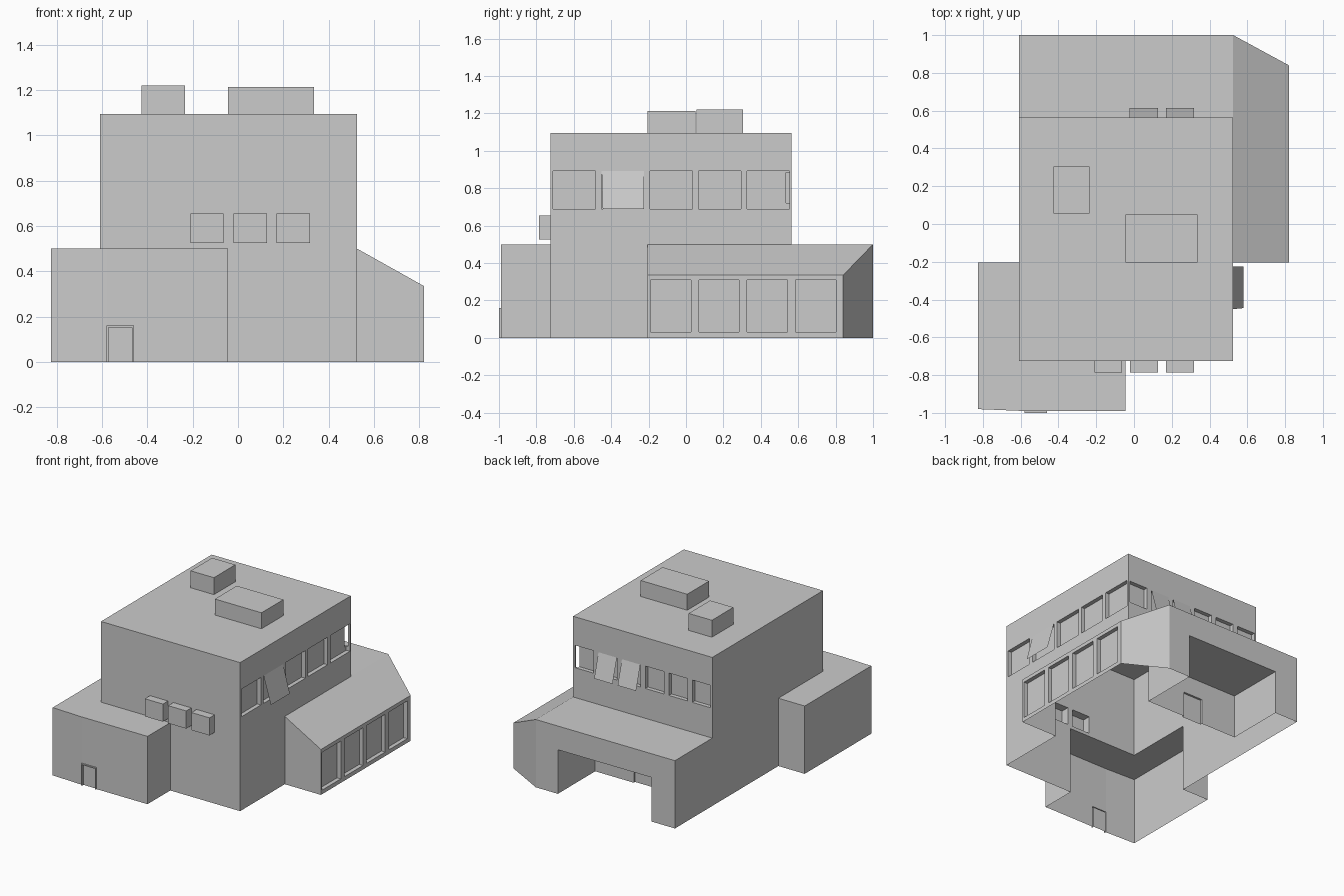
import bpy, bmesh

if "Cube" in bpy.data.objects:
    bpy.data.objects.remove(bpy.data.objects["Cube"])


def hull(name, pts):
    """Convex solid around a handful of points."""
    bm = bmesh.new()
    for p in pts:
        bm.verts.new(p)
    bmesh.ops.convex_hull(bm, input=bm.verts[:])
    bmesh.ops.dissolve_limit(bm, angle_limit=0.002, verts=bm.verts[:], edges=bm.edges[:])
    bmesh.ops.recalc_face_normals(bm, faces=bm.faces[:])
    me = bpy.data.meshes.new(name)
    bm.to_mesh(me)
    bm.free()
    ob = bpy.data.objects.new(name, me)
    bpy.context.collection.objects.link(ob)
    return ob


def box(name, xs, ys, zs):
    return hull(name, [(x, y, z) for x in xs for y in ys for z in zs])


def flap(name, pts):
    """Single-sided open window pane."""
    me = bpy.data.meshes.new(name)
    me.from_pydata(pts, [], [(0, 1, 2, 3)])
    bpy.context.collection.objects.link(bpy.data.objects.new(name, me))


adds, cuts = [], []

# main tower
shell = box("building_shell", (-.61, .525), (-.725, .565), (0, 1.095))

# front-left wing with slightly skewed front wall
adds.append(hull("front_wing", [(x, y, z) for z in (0, .5) for x, y in
            [(-.825, -.205), (-.045, -.205), (-.045, -.99), (-.58, -.99), (-.825, -.98)]]))

# rear wing with sloped, chamfered right side
adds.append(hull("rear_wing", [(x, y, z) for x, y, top in
            [(-.61, -.205, .5), (.525, -.205, .5), (.82, -.205, .335),
             (.82, .84, .335), (.525, 1, .5), (-.61, 1, .5)] for z in (0, top)]))

# roof units
adds.append(box("roof_unit_small", (-.425, -.235), (.055, .305), (1.0, 1.22)))
adds.append(box("roof_unit_large", (-.045, .335), (-.205, .05), (1.0, 1.213)))

# front wall boxes
for i in range(3):
    x = -.21 + .19 * i
    adds.append(box("wall_box", (x, x + .147), (-.785, -.65), (.525, .655)))

# front door frame and its pane recess
adds.append(box("door_frame", (-.58, -.46), (-1.0, -.9), (0, .16)))
cuts.append(box("door_cut", (-.571, -.468), (-1.1, -.985), (-.1, .152)))

# rear loading bay with a door in its back wall
cuts.append(box("bay_cut", (-.42, .345), (.565, 1.1), (-.1, .325)))
cuts.append(box("bay_door_cut", (-.13, .03), (.55, .6), (-.1, .19)))

# upper right windows, the second one hinged open
for i in range(5):
    y = -.71 + .259 * i
    cuts.append(box("window_cut", (.495, .6), (y, y + .227), (.69, .893)))
    if i == 1:
        flap("open_window_right", [(.525, y, .893), (.58, y + .006, .69),
                                   (.58, y + .226, .69), (.525, y + .227, .893)])

# lower right windows
for i in range(4):
    y = -.19 + .2585 * i
    cuts.append(box("window_cut", (.79, .9), (y, y + .216), (.03, .308)))

# upper rear windows, two hinged open
for i in range(6):
    x = .36 - .1915 * i
    cuts.append(box("window_cut", (x, x + .15), (.535, .62), (.72, .885)))
    if i in (1, 2):
        flap("open_window_rear", [(x + .15, .565, .885), (x + .15, .615, .71),
                                  (x, .615, .71), (x, .565, .885)])

# combine everything into one shell
for parts, op in ((adds, 'UNION'), (cuts, 'DIFFERENCE')):
    for part in parts:
        mod = shell.modifiers.new(op.title(), 'BOOLEAN')
        mod.operation, mod.solver, mod.object = op, 'EXACT', part
deps = bpy.context.evaluated_depsgraph_get()
deps.update()
result = bpy.data.meshes.new_from_object(shell.evaluated_get(deps))
shell.modifiers.clear()
shell.data = result
for part in adds + cuts:
    bpy.data.objects.remove(part)

# the building has no floor
bm = bmesh.new()
bm.from_mesh(result)
floor = [f for f in bm.faces if all(abs(v.co.z) < 1e-4 for v in f.verts)]
bmesh.ops.delete(bm, geom=floor, context='FACES')
bm.to_mesh(result)
bm.free()
